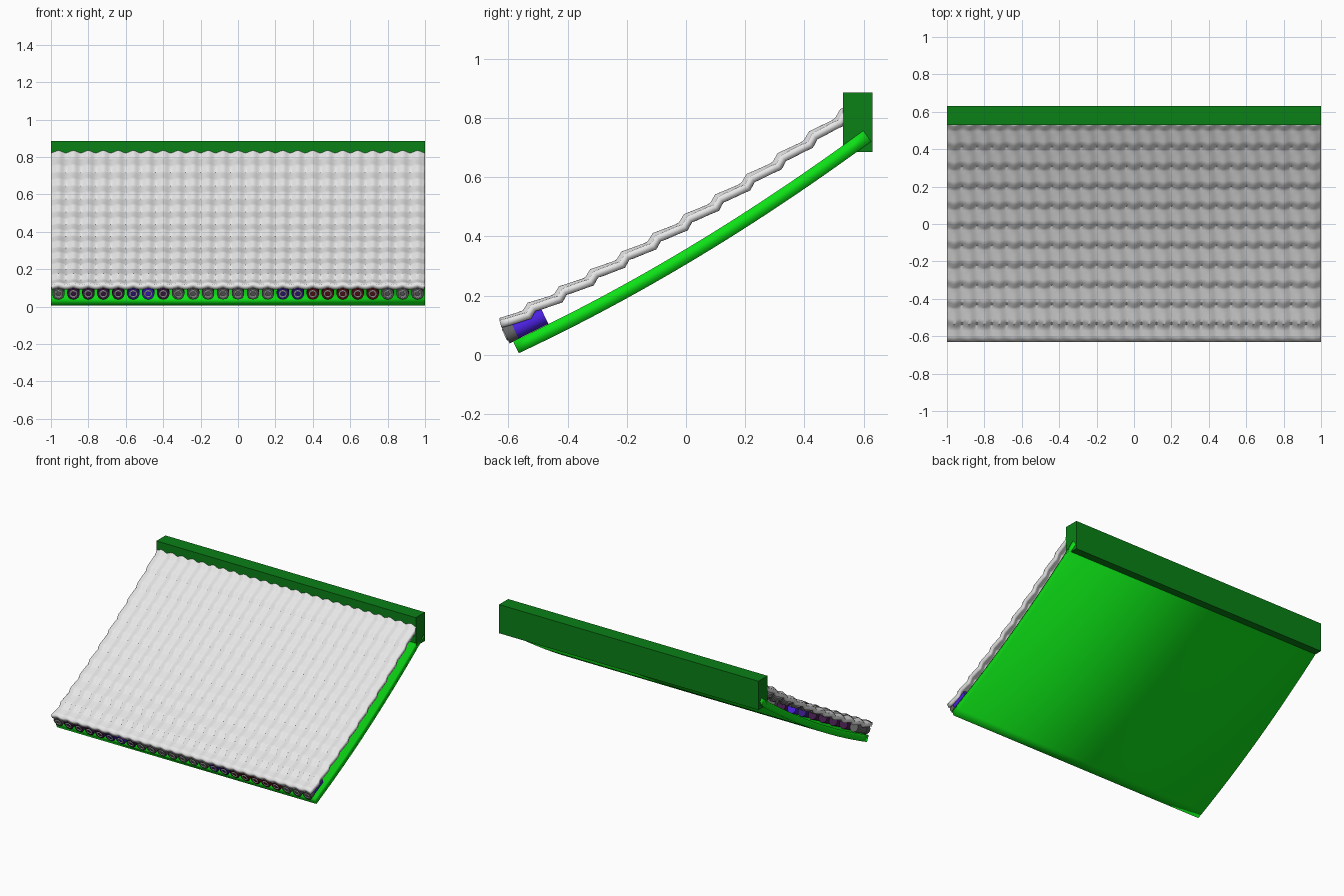
import bpy, bmesh
from math import cos, pi, sqrt, atan2
from mathutils import Vector

cube = bpy.data.objects.get("Cube")
if cube:
    bpy.data.objects.remove(cube, do_unlink=True)


def material(name, r, g, b):
    m = bpy.data.materials.new(name)
    m.use_nodes = True
    m.diffuse_color = (r, g, b, 1)
    m.node_tree.nodes["Principled BSDF"].inputs["Base Color"].default_value = (r, g, b, 1)
    return m


tile = material("pale grey tile", 0.8, 0.8, 0.8)
board = material("bright green board", 0.004, 0.75, 0.008)
beam = material("dark green beam", 0.003, 0.22, 0.008)
grey = material("charcoal grey", 0.13, 0.13, 0.13)
blue = material("violet blue", 0.07, 0.015, 0.75)
indigo = material("deep indigo", 0.04, 0.012, 0.25)
plum = material("dark plum", 0.06, 0.012, 0.075)
maroon = material("dark maroon", 0.12, 0.008, 0.012)


def add_object(name, bm, mat, angle=0.7):
    mesh = bpy.data.meshes.new(name)
    bm.to_mesh(mesh)
    bm.free()
    mesh.materials.append(mat)
    ob = bpy.data.objects.new(name, mesh)
    bpy.context.collection.objects.link(ob)
    bpy.ops.object.select_all(action="DESELECT")
    ob.select_set(True)
    bpy.context.view_layer.objects.active = ob
    bpy.ops.object.shade_smooth_by_angle(angle=angle)
    return ob


def sheet(name, xs, ys, surface, thickness, mat):
    """Grid over xs and ys, lifted by surface(x, y) and thickened."""
    bm = bmesh.new()
    rows = [[bm.verts.new(surface(x, y)) for x in xs] for y in ys]
    for a, b in zip(rows, rows[1:]):
        for i in range(len(xs) - 1):
            bm.faces.new((a[i], a[i + 1], b[i + 1], b[i]))
    ob = add_object(name, bm, mat)
    mod = ob.modifiers.new("thickness", "SOLIDIFY")
    mod.thickness = thickness
    mod.offset = -1
    return ob


# Curved roof board: the top surface is offset square to the underside curve
def board_top(x, y):
    slope = 0.594 + 0.224 * y
    n = Vector((0, -slope, 1)).normalized() * 0.045
    return Vector((x, y, 0.305 + 0.594 * y + 0.112 * y * y)) + n


sheet("roof_board", [-1, 1], [-0.565 + 1.19 * i / 24 for i in range(25)],
      board_top, 0.045, board)

# Wavy tile covering with overlapping courses
PITCH = 0.08
COURSE = 0.1055
STEP = 0.018


def tile_top(x, y):
    wave = cos(2 * pi * x / PITCH)
    t = ((y + 0.545) / COURSE) % 1
    if y < -0.545:
        t = max(t, 0.15)
    drop = STEP * (1 - t / 0.15 if t < 0.15 else (t - 0.15) / 0.85)
    edge = min(1, max(0, (y + 0.63) * 20, 0)) * max(0, 1 - t)
    z = 0.472 + 0.62 * y + 0.1 * y * y - drop + 0.004 * wave
    return Vector((x, y - 0.006 * wave * edge, z))


ys = [-0.63, -0.6, -0.57]
for k in range(11):
    for t in (0.001, 0.15, 0.35, 0.6, 0.85):
        y = -0.545 + COURSE * (k + t)
        if y < 0.54:
            ys.append(y)
ys.append(0.54)
sheet("tile_covering", [-1 + i * 0.01 for i in range(201)], ys, tile_top, 0.026, tile)

# Ridge beam
bm = bmesh.new()
bmesh.ops.create_cube(bm, size=1)
for v in bm.verts:
    v.co = Vector((v.co.x * 2, v.co.y * 0.1 + 0.58, v.co.z * 0.2 + 0.785))
add_object("ridge_beam", bm, beam)

# Eave tubes: a coloured body, a front collar and a pale ring on each
start = Vector((0, -0.61, 0.068))
run = Vector((0, 0.132, 0.064))
axis = run.normalized()
turn = axis.to_track_quat("Z", "Y")


def tube(name, x, a, b, radius, mat):
    bm = bmesh.new()
    bmesh.ops.create_cone(bm, cap_ends=True, segments=20, radius1=radius,
                          radius2=radius, depth=b - a)
    ob = add_object(name, bm, mat)
    ob.location = start + axis * (a + b) / 2 + Vector((x, 0, 0))
    ob.rotation_mode = "QUATERNION"
    ob.rotation_quaternion = turn


palette = {"g": grey, "b": blue, "i": indigo, "p": plum, "m": maroon}
for i, key in enumerate("gppppibpgggggggiimmmmmggg"):
    x = (i - 12) * PITCH
    colour = palette[key]
    tube(f"eave_collar_{i}", x, 0, 0.035, 0.033, colour)
    tube(f"eave_tube_{i}", x, 0.03, run.length, 0.031, blue if i == 24 else colour)
    bpy.ops.mesh.primitive_torus_add(
        major_radius=0.018, minor_radius=0.004, major_segments=20, minor_segments=6,
        location=start + Vector((x, 0, 0)), rotation=turn.to_euler())
    ring = bpy.context.object
    ring.name = f"eave_ring_{i}"
    ring.data.materials.append(tile)
    bpy.ops.object.shade_smooth_by_angle(angle=0.9)
